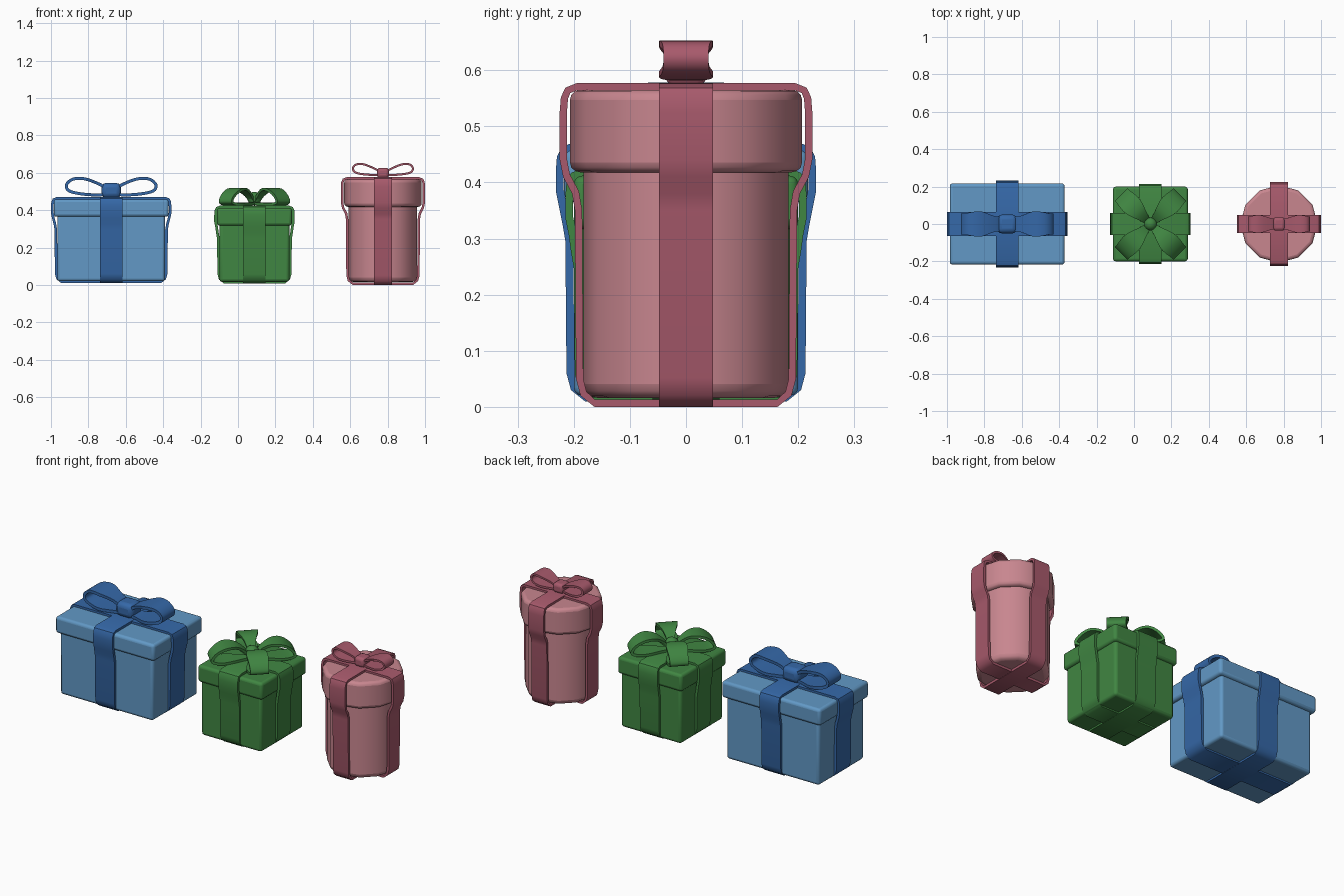
import bpy, bmesh, math
from mathutils import Vector, Matrix

if "Cube" in bpy.data.objects:
    bpy.data.objects.remove(bpy.data.objects["Cube"])


def srgb(r, g, b):
    f = lambda c: ((c / 255 + 0.055) / 1.055) ** 2.4 if c > 10 else c / 3294
    return (f(r), f(g), f(b), 1)


def material(name, rgb):
    m = bpy.data.materials.new(name)
    m.diffuse_color = srgb(*rgb)
    m.use_nodes = True
    m.node_tree.nodes["Principled BSDF"].inputs["Base Color"].default_value = m.diffuse_color
    return m


BLUE = material("light blue paper", (98, 153, 198))
NAVY = material("dark blue ribbon", (53, 104, 168))
GREEN = material("green", (64, 134, 66))
PINK = material("pink paper", (200, 134, 143))
ROSE = material("rose ribbon", (168, 90, 108))


def finish(name, bm, loc, mat, bevel=0, limit=30, segments=3):
    bmesh.ops.recalc_face_normals(bm, faces=bm.faces)
    me = bpy.data.meshes.new(name)
    bm.to_mesh(me)
    bm.free()
    me.materials.append(mat)
    ob = bpy.data.objects.new(name, me)
    ob.location = loc
    bpy.context.collection.objects.link(ob)
    if bevel:
        mod = ob.modifiers.new("round_edges", 'BEVEL')
        mod.width, mod.segments = bevel, segments
        mod.limit_method, mod.angle_limit = 'ANGLE', math.radians(limit)
    bpy.ops.object.select_all(action='DESELECT')
    ob.select_set(True)
    bpy.context.view_layer.objects.active = ob
    bpy.ops.object.shade_smooth_by_angle(angle=math.radians(42))
    return ob


def box(name, x, hx, hy, z0, z1, mat, bevel=0.015):
    bm = bmesh.new()
    bmesh.ops.create_cube(bm, size=1, matrix=Matrix.Diagonal((2 * hx, 2 * hy, z1 - z0, 1)))
    finish(name, bm, (x, 0, (z0 + z1) / 2), mat, bevel)


def drum(name, x, r, z0, z1, mat, bevel):
    bm = bmesh.new()
    bmesh.ops.create_cone(bm, cap_ends=True, segments=12, radius1=r, radius2=r, depth=z1 - z0)
    finish(name, bm, (x, 0, (z0 + z1) / 2), mat, bevel, 50)


def strip(name, path, half_width, thick, angle, x, mat):
    """Closed band: path is its outer outline (r, z); half_width is a function of r."""
    bm = bmesh.new()
    n = len(path)
    area = sum(path[i - 1][0] * path[i][1] - path[i][0] * path[i - 1][1] for i in range(n))
    sign = 1 if area > 0 else -1
    rot = Matrix.Rotation(angle, 3, 'Z')
    rings = []
    for i, (r, z) in enumerate(path):
        a, b = Vector(path[i - 1]), Vector(path[(i + 1) % n])
        t = (b - a).normalized() * sign
        ri, zi = r - t.y * thick, z + t.x * thick
        w = half_width(r)
        ring = [(r, -w, z), (r, w, z), (ri, w, zi), (ri, -w, zi)]
        rings.append([bm.verts.new(rot @ Vector(v)) for v in ring])
    for i in range(n):
        for k in range(4):
            m = (k + 1) % 4
            bm.faces.new((rings[i - 1][k], rings[i - 1][m], rings[i][m], rings[i][k]))
    finish(name, bm, (x, 0, 0), mat)


def smooth_path(pts, steps=4):
    """Closed Catmull-Rom curve through the points."""
    out = []
    n = len(pts)
    for i in range(n):
        p0, p1, p2, p3 = (Vector(pts[(i + k) % n]) for k in (-1, 0, 1, 2))
        for s in range(steps):
            t = s / steps
            q = 0.5 * (2 * p1 + (p2 - p0) * t + (2 * p0 - 5 * p1 + 4 * p2 - p3) * t * t
                       + (3 * p1 - p0 - 3 * p2 + p3) * t ** 3)
            out.append((q.x, q.y))
    return out


def wrap_path(lid, body, top, lid_bottom, bottom):
    """Ribbon outline around a lidded box, mirrored left to right."""
    half = [(lid - 0.03, top), (lid - 0.01, top - 0.008), (lid - 0.002, top - 0.025),
            (lid, top - 0.05), (lid, lid_bottom + 0.02), (lid - 0.006, lid_bottom - 0.01),
            (body + 0.005, lid_bottom - 0.04), (body, lid_bottom - 0.07), (body - 0.002, bottom + 0.05),
            (body - 0.01, bottom + 0.02), (body - 0.035, bottom)]
    return half + [(-r, z) for r, z in reversed(half)]


def lerp_width(stops):
    def f(r):
        if r <= stops[0][0]:
            return stops[0][1]
        for (a, wa), (b, wb) in zip(stops, stops[1:]):
            if r <= b:
                t = (r - a) / (b - a)
                return wa + (wb - wa) * t * t * (3 - 2 * t)
        return stops[-1][1]
    return f


def const(w):
    return lambda r: w


# Blue wide box
X = -0.678
box("blue_box_body", X, 0.288, 0.2, 0.02, 0.4, BLUE)
box("blue_box_lid", X, 0.307, 0.217, 0.365, 0.458, BLUE)
strip("blue_ribbon_across", wrap_path(0.322, 0.303, 0.47, 0.365, 0.011), const(0.064), 0.014, 0, X, NAVY)
strip("blue_ribbon_front_back", wrap_path(0.232, 0.215, 0.471, 0.365, 0.01), const(0.06), 0.014,
      math.pi / 2, X, NAVY)
loop = smooth_path([(0.03, 0.525), (0.08, 0.555), (0.15, 0.577), (0.21, 0.572), (0.246, 0.54),
                    (0.238, 0.503), (0.19, 0.484), (0.1, 0.474), (0.03, 0.48)])
for i, side in enumerate(("right", "left")):
    strip("blue_bow_loop_" + side, loop, lerp_width([(0.05, 0.04), (0.15, 0.068), (0.25, 0.055)]),
          0.016, math.pi * i, X, NAVY)
box("blue_bow_knot", X, 0.053, 0.05, 0.465, 0.545, NAVY, 0.025)

# Green cube box
X = 0.088
box("green_box_body", X, 0.187, 0.187, 0.017, 0.36, GREEN)
box("green_box_lid", X, 0.2, 0.2, 0.317, 0.412, GREEN)
for i, side in enumerate(("across", "front_back")):
    strip("green_ribbon_" + side, wrap_path(0.215, 0.2, 0.424 + 0.001 * i, 0.317, 0.009 - 0.001 * i),
          const(0.06), 0.014, math.pi / 2 * i, X, GREEN)
loop = smooth_path([(0.01, 0.445), (0.04, 0.485), (0.09, 0.515), (0.15, 0.515), (0.2, 0.485),
                    (0.222, 0.445), (0.19, 0.426), (0.1, 0.426), (0.02, 0.428)])
for i in range(4):
    strip("green_bow_loop_%d" % (i + 1), loop, lerp_width([(0.01, 0.02), (0.15, 0.055), (0.22, 0.048)]),
          0.014, math.pi / 4 + math.pi / 2 * i, X, GREEN)
bm = bmesh.new()
bmesh.ops.create_uvsphere(bm, u_segments=16, v_segments=10, radius=0.036)
finish("green_bow_button", bm, (X, 0, 0.462), GREEN)

# Pink round box
X = 0.775
drum("pink_box_body", X, 0.183, 0.016, 0.45, PINK, 0.025)
drum("pink_box_lid", X, 0.207, 0.418, 0.565, PINK, 0.018)
for i, side in enumerate(("across", "front_back")):
    strip("rose_ribbon_" + side, wrap_path(0.225, 0.198, 0.576 + 0.001 * i, 0.42, 0.001 - 0.001 * i),
          const(0.048), 0.013, math.pi / 2 * i, X, ROSE)
loop = smooth_path([(0.02, 0.612), (0.06, 0.635), (0.11, 0.652), (0.15, 0.647), (0.166, 0.622),
                    (0.15, 0.597), (0.1, 0.586), (0.02, 0.584)])
for i, side in enumerate(("right", "left")):
    strip("rose_bow_loop_" + side, loop, lerp_width([(0.02, 0.028), (0.11, 0.048), (0.17, 0.04)]),
          0.011, math.pi * i, X, ROSE)
box("rose_bow_knot", X, 0.032, 0.036, 0.572, 0.626, ROSE, 0.016)
